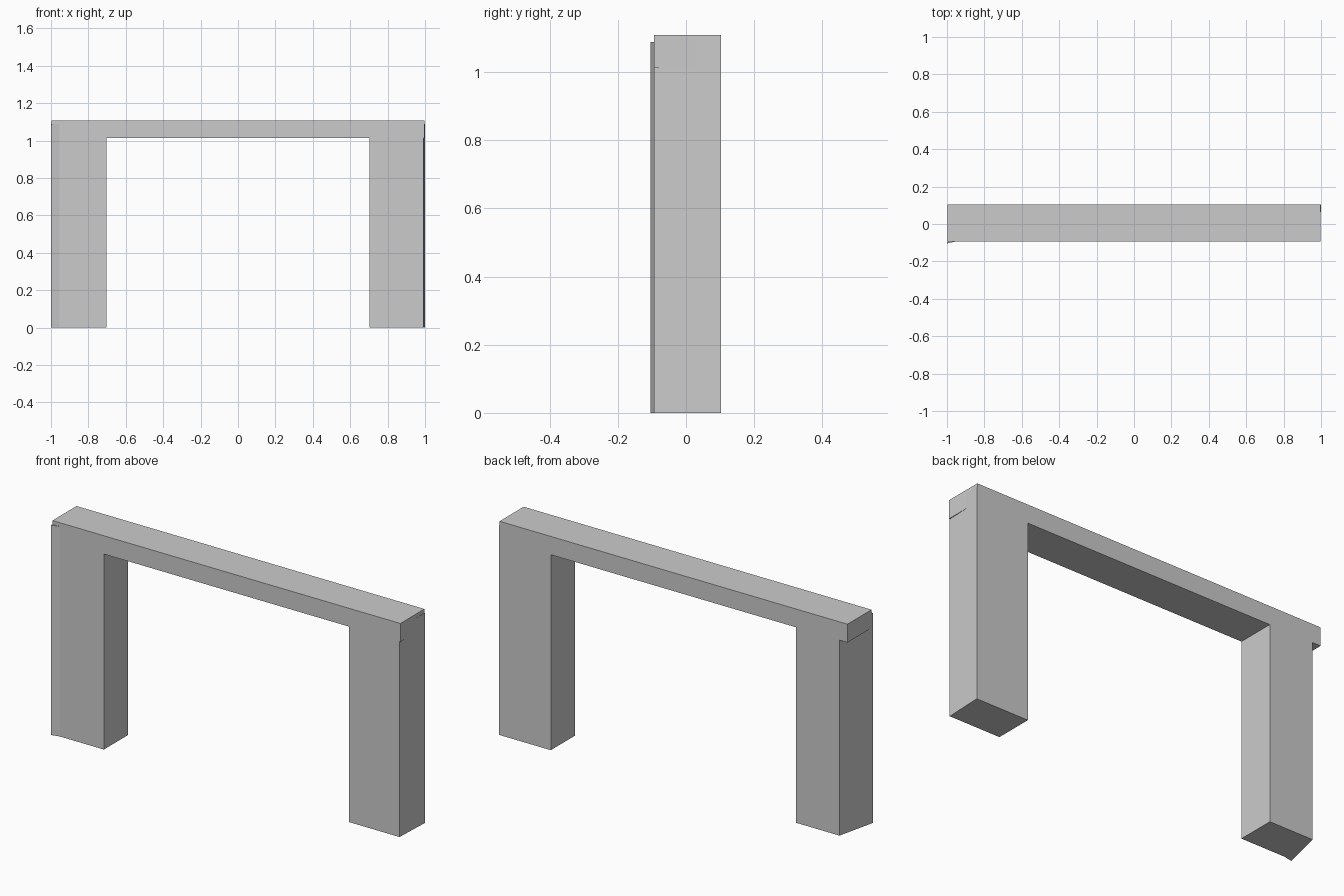
import bpy
import bmesh

if "Cube" in bpy.data.objects:
    bpy.data.objects.remove(bpy.data.objects["Cube"])


def prism(name, outline, z0, z1):
    """Extrude a plan outline (counter-clockwise) from z0 up to z1."""
    bm = bmesh.new()
    face = bm.faces.new([bm.verts.new((x, y, z0)) for x, y in outline])
    top = bmesh.ops.extrude_face_region(bm, geom=[face], use_keep_orig=True)
    for v in top["geom"]:
        if isinstance(v, bmesh.types.BMVert):
            v.co.z = z1
    bmesh.ops.recalc_face_normals(bm, faces=bm.faces)
    mesh = bpy.data.meshes.new(name)
    bm.to_mesh(mesh)
    bm.free()
    obj = bpy.data.objects.new(name, mesh)
    bpy.context.collection.objects.link(obj)
    return obj


FRONT, BACK = -0.094, 0.103   # beam depth
INNER = 0.703                 # inner faces of the legs
BEAM_Z, TOP_Z, LEG_Z = 1.013, 1.108, 1.088

# Beam across the top
prism("lintel", [(-0.998, FRONT), (0.997, FRONT), (0.997, BACK), (-0.998, BACK)],
      BEAM_Z, TOP_Z)

# Left leg: skewed outer face, front corner pokes out past the beam
prism("left_leg", [(-1.0, -0.104), (-0.955, FRONT), (-INNER, FRONT),
                   (-INNER, BACK), (-0.952, BACK)], 0, LEG_Z)

# Right leg: outer face slightly skewed, back corner just past the beam
prism("right_leg", [(INNER, FRONT), (0.992, FRONT), (1.0, BACK),
                    (INNER, BACK)], 0, LEG_Z)
